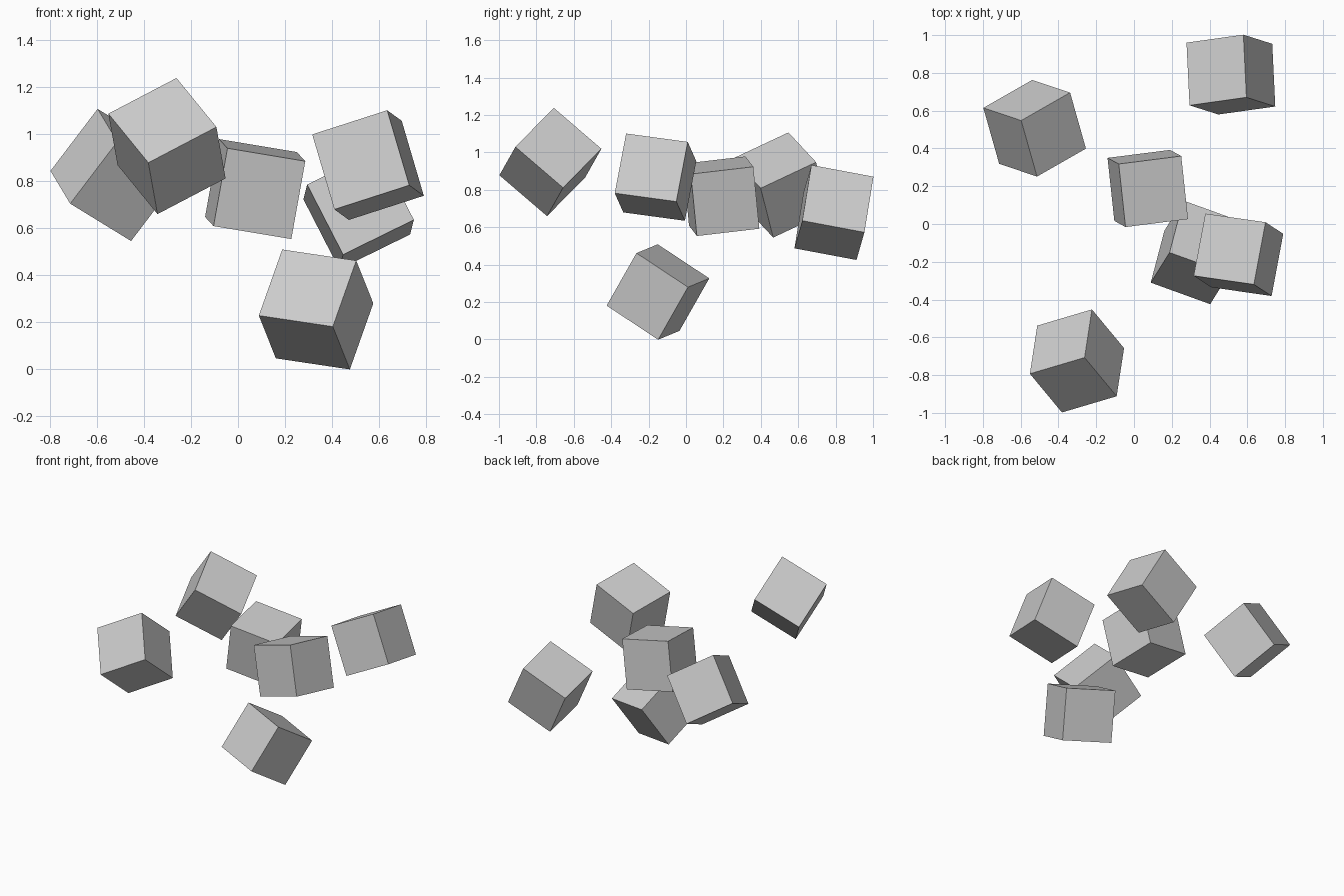
import bpy
from mathutils import Matrix, Vector

if "Cube" in bpy.data.objects:
    bpy.data.objects.remove(bpy.data.objects["Cube"])

SIDE = 0.338


def tumbled_cube(name, centre, edge_a, edge_b):
    """Equal-sided cube whose edges run along edge_a, edge_b and their normal."""
    a = Vector(edge_a).normalized()
    b = Vector(edge_b)
    b = (b - a * b.dot(a)).normalized()
    rotation = Matrix((a, b, a.cross(b))).transposed()
    bpy.ops.mesh.primitive_cube_add(size=SIDE, location=centre,
                                    rotation=rotation.to_euler())
    bpy.context.object.name = name


# Six scattered cubes: centre, then two edge directions
tumbled_cube("back_left_cube", (-0.526, 0.507, 0.826),
             (0.259, 0.148, -0.159), (0.085, -0.296, -0.140))
tumbled_cube("front_left_cube", (-0.302, -0.725, 0.949),
             (-0.170, 0.205, 0.2085), (0.289, 0.087, 0.153))
tumbled_cube("back_right_cube", (0.513, 0.791, 0.679),
             (-0.016, 0.331, -0.062), (0.153, -0.048, -0.298))
tumbled_cube("middle_cube", (0.073, 0.188, 0.766),
             (0.330, 0.042, -0.055), (-0.059, 0.032, -0.328))
tumbled_cube("upper_right_cube", (0.553, -0.163, 0.868),
             (-0.094, 0.061, 0.319), (-0.319, 0.046, -0.102))
tumbled_cube("bottom_cube", (0.332, -0.150, 0.254),
             (-0.315, 0.114, 0.047), (0.098, 0.160, 0.281))
